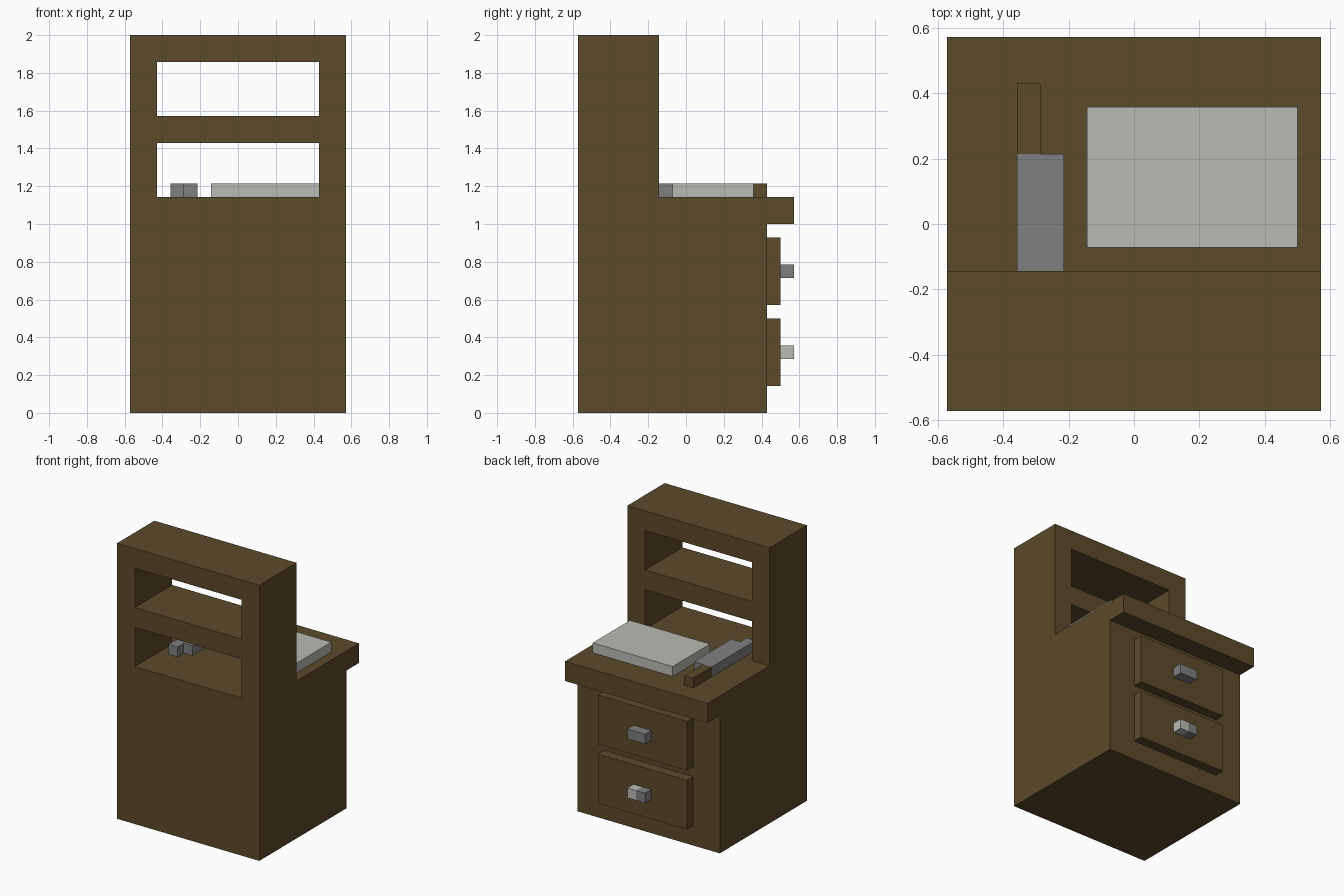
import bpy, bmesh
from mathutils import Vector

cube = bpy.data.objects.get("Cube")
if cube:
    bpy.data.objects.remove(cube, do_unlink=True)

UNIT = 1 / 14  # the desk is laid out on a grid of this size


def make_material(name, rgb):
    mat = bpy.data.materials.new(name)
    mat.use_nodes = True
    mat.diffuse_color = (*rgb, 1)
    mat.node_tree.nodes["Principled BSDF"].inputs["Base Color"].default_value = (*rgb, 1)
    return mat


wood = make_material("dark wood", (0.107, 0.069, 0.025))
metal = make_material("grey metal", (0.216, 0.216, 0.216))
paper = make_material("pale grey", (0.497, 0.497, 0.462))


def block(name, xs, ys, zs, mats, filled=lambda x, y, z: True, paint=lambda c: 0):
    """Solid made of the grid cells that pass the filled rule, outer skin only."""
    axes = (xs, ys, zs)
    bm = bmesh.new()

    def solid(cell):
        if any(i < 0 or i >= len(a) - 1 for i, a in zip(cell, axes)):
            return False
        return filled(*[(a[i] + a[i + 1]) / 2 for i, a in zip(cell, axes)])

    for i in range(len(xs) - 1):
        for j in range(len(ys) - 1):
            for k in range(len(zs) - 1):
                cell = (i, j, k)
                if not solid(cell):
                    continue
                for axis in range(3):
                    for side in (0, 1):
                        near = list(cell)
                        near[axis] += 2 * side - 1
                        if solid(near):
                            continue
                        u, v = (axis + 1) % 3, (axis + 2) % 3
                        corners = []
                        for du, dv in ((0, 0), (1, 0), (1, 1), (0, 1)):
                            p = list(cell)
                            p[axis] += side
                            p[u] += du
                            p[v] += dv
                            corners.append(Vector([a[n] * UNIT for a, n in zip(axes, p)]))
                        if side == 0:
                            corners.reverse()
                        face = bm.faces.new([bm.verts.new(c) for c in corners])
                        face.material_index = paint(face.calc_center_median())
    bmesh.ops.remove_doubles(bm, verts=bm.verts, dist=0.001)
    bmesh.ops.dissolve_limit(bm, angle_limit=0.01, verts=bm.verts, edges=bm.edges,
                             delimit={'MATERIAL'})
    mesh = bpy.data.meshes.new(name)
    bm.to_mesh(mesh)
    bm.free()
    for mat in mats:
        mesh.materials.append(mat)
    obj = bpy.data.objects.new(name, mesh)
    bpy.context.collection.objects.link(obj)
    return obj


# Desk body with overhanging top and open two-shelf hutch
def desk_rule(x, y, z):
    if z < 14:
        return y < 6
    if z < 16:
        return True
    opening = abs(x) < 6 and (z < 20 or 22 < z < 26)
    return y < -2 and not opening


block("desk_with_hutch", (-8, -6, 6, 8), (-8, -2, 6, 8),
      (0, 14, 16, 20, 22, 26, 28), [wood], desk_rule)

# Drawers and their knobs; the lower knob is two-tone
for level, z in (("lower", 2), ("upper", 8)):
    block(level + "_drawer", (-5, 5), (6, 7), (z, z + 5), [wood])
    two_tone = level == "lower"
    block(level + "_knob", (-1, 0, 1), (7, 8), (z + 2, z + 3), [metal, paper],
          paint=lambda c: int(two_tone and c.x > 0.01))

# Paper block lying on the desk top
block("paper_block", (-2, 7), (-1, 5), (16, 17), [paper])

# Knife: stepped tip, wooden handle
block("knife_blade", (-5, -4, -3), (-4, -3, 3), (16, 17), [metal],
      lambda x, y, z: x < -4 or y > -3)
block("knife_handle", (-5, -4), (3, 6), (16, 17), [wood])
